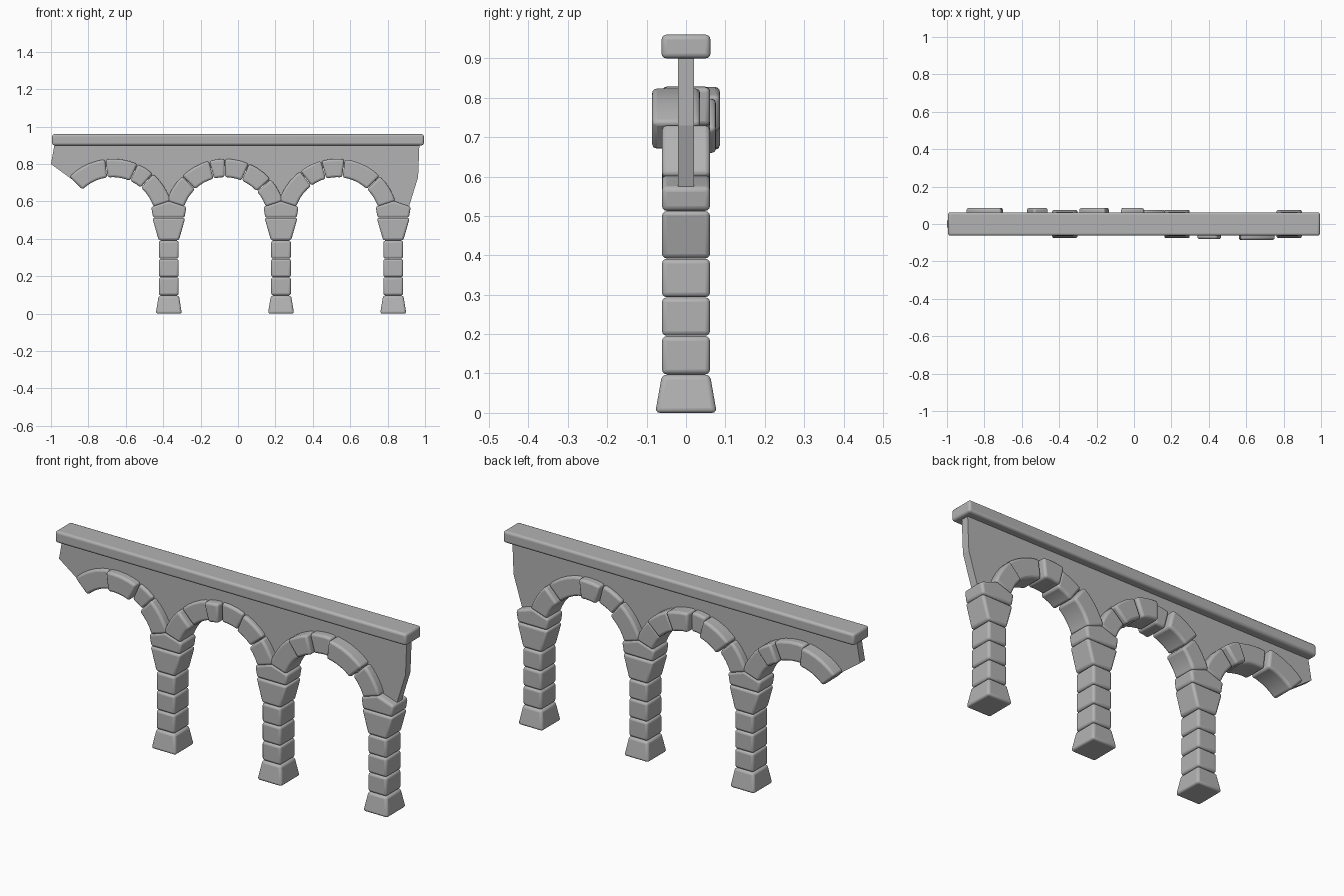
import bpy, bmesh
from math import sin, cos, radians

cube = bpy.data.objects.get("Cube")
if cube:
    bpy.data.objects.remove(cube, do_unlink=True)

stone = bpy.data.materials.new("grey_stone")
stone.use_nodes = True
GREY = (0.45, 0.45, 0.45, 1)
stone.diffuse_color = GREY
stone.node_tree.nodes["Principled BSDF"].inputs["Base Color"].default_value = GREY


def prism(name, profile, half_y, shift=0, bevel=0.012, foot=1):
    """Extrude an xz profile along y; foot widens the depth of the lowest points."""
    bm = bmesh.new()
    low = min(z for x, z in profile)
    rings = []
    for side in (-1, 1):
        rings.append([bm.verts.new((x, shift + side * half_y * (foot if z == low else 1), z))
                      for x, z in profile])
    bm.faces.new(rings[0])
    bm.faces.new(rings[1][::-1])
    n = len(profile)
    for i in range(n):
        j = (i + 1) % n
        bm.faces.new((rings[0][i], rings[1][i], rings[1][j], rings[0][j]))
    bmesh.ops.recalc_face_normals(bm, faces=bm.faces)
    mesh = bpy.data.meshes.new(name)
    bm.to_mesh(mesh)
    bm.free()
    mesh.materials.append(stone)
    obj = bpy.data.objects.new(name, mesh)
    bpy.context.collection.objects.link(obj)
    if bevel:
        mod = obj.modifiers.new("rounded_edges", 'BEVEL')
        mod.width = bevel
        mod.segments = 3
        mod.limit_method = 'ANGLE'
        mod.angle_limit = radians(25)
        bpy.ops.object.select_all(action='DESELECT')
        obj.select_set(True)
        bpy.context.view_layer.objects.active = obj
        bpy.ops.object.shade_smooth_by_angle(angle=radians(40))
    return obj


def arc(cx, radius, a, b):
    """Points on an arch circle from angle a to angle b in degrees."""
    steps = max(2, round(abs(b - a) / 7))
    angles = [radians(a + (b - a) * i / steps) for i in range(steps + 1)]
    return [(cx + radius * cos(t), SPRING + radius * sin(t)) for t in angles]


def trapezoid(cx, low, high, half_low, half_high):
    return [(cx - half_low, low), (cx + half_low, low),
            (cx + half_high, high), (cx - half_high, high)]


SPRING, INNER, OUTER, DEPTH = 0.5, 0.23, 0.328, 0.061
COLUMNS = {"right": -0.37, "middle": 0.23, "left": 0.83}

# Columns: flared base, three shaft stones, flared neck and peaked capital
for side, cx in COLUMNS.items():
    prism(side + "_column_base", trapezoid(cx, 0, 0.097, 0.07, 0.054), DEPTH, foot=1.28)
    for i in range(3):
        z = 0.098 + i * 0.098
        prism(f"{side}_shaft_stone_{i + 1}", trapezoid(cx, z, z + 0.097, 0.053, 0.053), DEPTH)
    prism(side + "_column_neck", trapezoid(cx, 0.392, 0.512, 0.054, 0.088), DEPTH)
    prism(side + "_capital", [(cx - 0.084, 0.513), (cx + 0.084, 0.513), (cx + 0.094, 0.572),
                              (cx, 0.604), (cx - 0.094, 0.572)], DEPTH)

# Arch stones: joint angles, then the sideways shift of each stone
ARCHES = {
    "right": (-0.67, (135, 97, 66, 49, 18), (0.025, 0, 0.025, 0)),
    "middle": (-0.07, (162, 134, 105, 90, 67, 42, 18), (0, 0.025, 0, 0.025, 0.015, 0)),
    "left": (0.53, (162, 127, 105, 83, 46, 18), (0, -0.02, 0, -0.025, 0)),
}
for side, (cx, joints, shifts) in ARCHES.items():
    for i, shift in enumerate(shifts):
        a, b = joints[i] - 0.3, joints[i + 1] + 0.3
        prism(f"{side}_arch_stone_{i + 1}",
              arc(cx, OUTER, a, b) + arc(cx, INNER, b, a), DEPTH, shift)

# Thin wall whose lower edge follows the arches
outline = [(0.97, 0.91), (-0.98, 0.91), (-1, 0.8), (-0.89, 0.72)]
for side, (cx, joints, shifts) in ARCHES.items():
    outline += arc(cx, 0.29, min(joints[0], 160) - 1, 20)
outline += [(0.83, 0.575), (0.915, 0.575), (0.963, 0.73)]
prism("spandrel_wall", outline, 0.02, bevel=0)

# Long coping slab on top
prism("coping_slab", trapezoid(0, 0.9, 0.96, 0.994, 0.994), 0.062)
